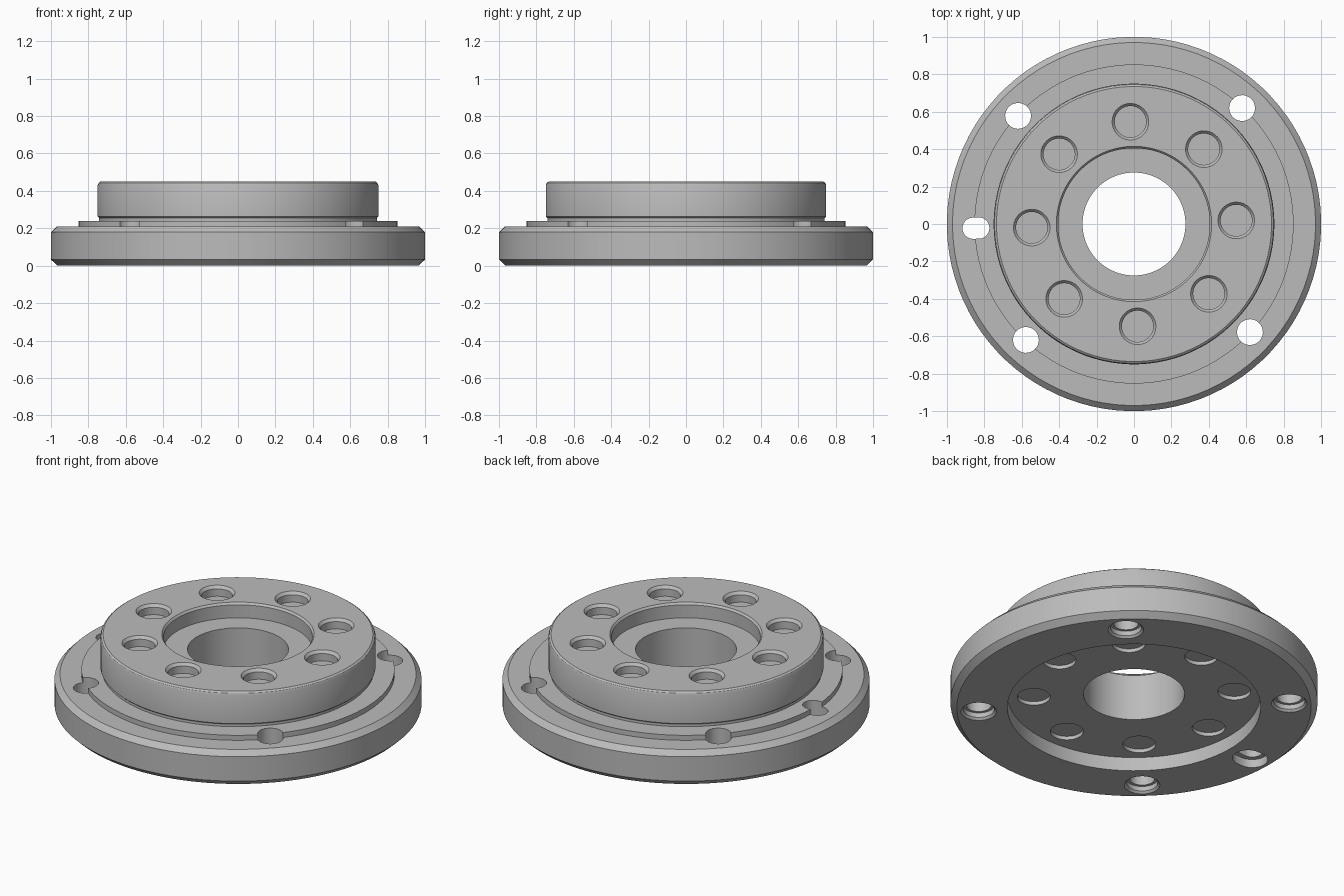
import bpy, bmesh
from math import cos, sin, pi, radians
from mathutils import Matrix

cube = bpy.data.objects.get("Cube")
if cube:
    bpy.data.objects.remove(cube, do_unlink=True)

steel = bpy.data.materials.new("machined_grey")
steel.use_nodes = True
GREY = (0.5, 0.5, 0.5, 1)
steel.diffuse_color = GREY
steel.node_tree.nodes["Principled BSDF"].inputs["Base Color"].default_value = GREY


def lathe(bm, profile, segs, closed=False, stretch=0, place=Matrix()):
    """Revolve (radius, z) points about z; stretch pulls the halves apart along x."""
    rings = []
    for i in range(segs):
        a = 2 * pi * (i + 0.5) / segs
        shift = stretch if cos(a) > 0 else -stretch
        rings.append([bm.verts.new(place @ Matrix.Translation(
            (r * cos(a) + shift, r * sin(a), z)) @ Matrix().to_translation()) for r, z in profile])
    n = len(profile)
    for i in range(segs):
        p, q = rings[i], rings[(i + 1) % segs]
        for j in range(n if closed else n - 1):
            k = (j + 1) % n
            bm.faces.new((p[j], q[j], q[k], p[k]))
    if not closed:
        # flat caps at both ends
        bm.faces.new([r[0] for r in rings])
        bm.faces.new([r[-1] for r in rings])


def finish(bm, name):
    bmesh.ops.recalc_face_normals(bm, faces=bm.faces)
    mesh = bpy.data.meshes.new(name)
    bm.to_mesh(mesh)
    bm.free()
    mesh.materials.append(steel)
    obj = bpy.data.objects.new(name, mesh)
    bpy.context.collection.objects.link(obj)
    return obj


def polar(radius, degrees):
    return Matrix.Rotation(radians(degrees), 4, 'Z') @ Matrix.Translation((radius, 0, 0))


# Flange body: rim, pilot step, hub, counterbore, bore and underside recess
bm = bmesh.new()
lathe(bm, [
    (0.69, 0), (0.965, 0), (1, 0.033), (1, 0.18), (0.97, 0.21),
    (0.853, 0.21), (0.853, 0.24), (0.742, 0.24), (0.742, 0.255), (0.75, 0.262),
    (0.75, 0.43), (0.745, 0.443), (0.735, 0.45),
    (0.415, 0.45), (0.405, 0.438), (0.405, 0.36),
    (0.275, 0.36), (0.275, 0.083), (0.69, 0.083)], 96, closed=True)
body = finish(bm, "flange_body")

# Cutter for all holes
bm = bmesh.new()
for i in range(8):
    spot = polar(0.547, 2 + 45 * i)
    lathe(bm, [(0.084, 0.39), (0.084, 0.434), (0.098, 0.45), (0.098, 0.5)], 32, place=spot)
    lathe(bm, [(0.09, 0.06), (0.09, 0.105)], 32, place=spot)
for i in range(4):
    lathe(bm, [(0.097, -0.05), (0.097, 0), (0.085, 0.012), (0.085, 0.04),
               (0.069, 0.04), (0.069, 0.3)], 32, place=polar(0.847, 47 + 90 * i))
# Radial locating slot
lathe(bm, [(0.085, -0.05), (0.085, 0.05), (0.057, 0.05), (0.057, 0.3)], 32,
      stretch=0.015, place=polar(0.845, 181.5))
cutter = finish(bm, "hole_cutter")
cutter.hide_render = True

cut = body.modifiers.new("holes", 'BOOLEAN')
cut.operation = 'DIFFERENCE'
cut.solver = 'EXACT'
cut.object = cutter

bpy.ops.object.select_all(action='DESELECT')
body.select_set(True)
bpy.context.view_layer.objects.active = body
bpy.ops.object.modifier_apply(modifier=cut.name)
bpy.data.objects.remove(cutter, do_unlink=True)
bpy.ops.object.shade_smooth_by_angle(angle=radians(25))
